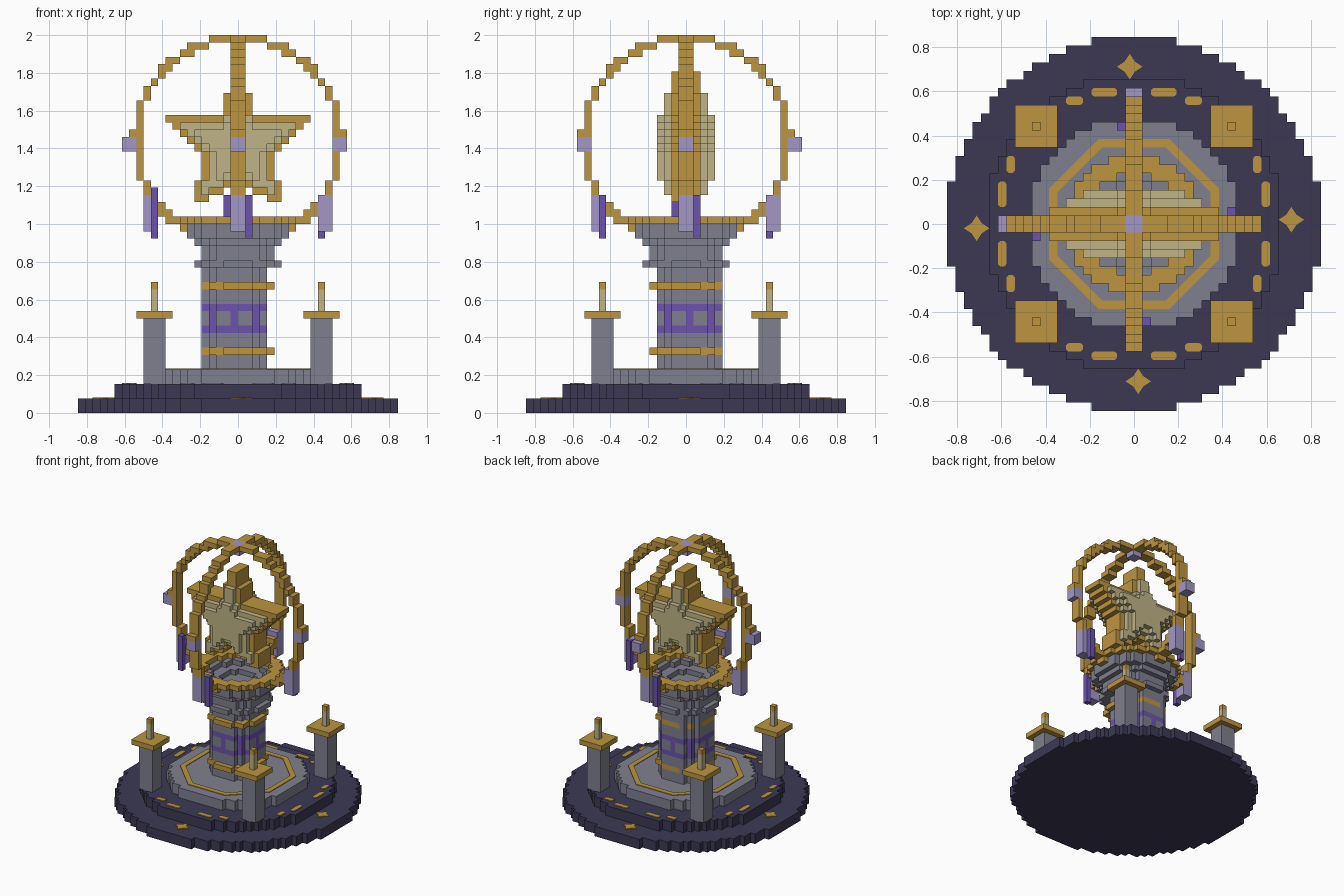
import bpy, bmesh, math

cube = bpy.data.objects.get("Cube")
if cube:
    bpy.data.objects.remove(cube, do_unlink=True)

U = 1 / 26          # edge of one block
taken = set()       # cells already used by earlier parts


def material(name, *rgb):
    lin = [(c / 255 / 12.92 if c < 11 else ((c / 255 + 0.055) / 1.055) ** 2.4) for c in rgb]
    m = bpy.data.materials.new(name)
    m.use_nodes = True
    m.diffuse_color = (*lin, 1)
    m.node_tree.nodes["Principled BSDF"].inputs["Base Color"].default_value = (*lin, 1)
    return m


GOLD = material("gold", 188, 149, 64)
STONE = material("grey stone", 128, 128, 143)
DARK = material("dark stone", 60, 57, 84)
PURPLE = material("purple crystal", 108, 84, 172)
LILAC = material("pale lilac", 163, 151, 197)
CREAM = material("cream", 192, 180, 134)

DIRS = [(1, 0, 0), (-1, 0, 0), (0, 1, 0), (0, -1, 0), (0, 0, 1), (0, 0, -1)]


def finish(name, bm, mats):
    bmesh.ops.recalc_face_normals(bm, faces=bm.faces)
    mesh = bpy.data.meshes.new(name)
    bm.to_mesh(mesh)
    bm.free()
    for m in mats:
        mesh.materials.append(m)
    ob = bpy.data.objects.new(name, mesh)
    bpy.context.collection.objects.link(ob)


def blocks(name, cells, mats, rule=None):
    """Mesh the outer skin of a set of cells; rule(cell) gives the material index."""
    cells = set(cells) - taken
    taken.update(cells)
    bm, verts = bmesh.new(), {}
    for c in cells:
        for d in DIRS:
            if tuple(a + b for a, b in zip(c, d)) in cells:
                continue
            axis = [abs(k) for k in d].index(1)
            u, v = (axis + 1) % 3, (axis + 2) % 3
            quad = []
            for i, j in ((0, 0), (1, 0), (1, 1), (0, 1)):
                p = list(c)
                p[axis] += max(d[axis], 0)
                p[u] += i
                p[v] += j
                p = tuple(p)
                if p not in verts:
                    verts[p] = bm.verts.new([k * U for k in p])
                quad.append(verts[p])
            if min(d) < 0:
                quad.reverse()
            bm.faces.new(quad).material_index = rule(c) if rule else 0
    mesh = bpy.data.meshes.new(name)
    bm.to_mesh(mesh)
    bm.free()
    for m in mats:
        mesh.materials.append(m)
    bpy.context.collection.objects.link(bpy.data.objects.new(name, mesh))


def box(x0, x1, y0, y1, z0, z1):
    return {(x, y, z) for x in range(x0, x1) for y in range(y0, y1) for z in range(z0, z1)}


def disc(r, z0, z1, inner=0, cx=0, cy=0):
    return {c for c in box(-23, 23, -23, 23, z0, z1)
            if inner <= math.hypot(c[0] + .5 - cx, c[1] + .5 - cy) <= r}


def turn(cells, n):
    """Quarter turns about the vertical axis."""
    for _ in range(n):
        cells = {(-y - 1, x, z) for x, y, z in cells}
    return cells


def plates(name, outlines, level, mat):
    """Thin inlays lying on a floor at the given block level."""
    bm = bmesh.new()
    for pts in outlines:
        low = [bm.verts.new((x * U, y * U, level * U)) for x, y in pts]
        top = [bm.verts.new((x * U, y * U, level * U + .005)) for x, y in pts]
        bm.faces.new(top)
        for i in range(len(pts)):
            j = (i + 1) % len(pts)
            bm.faces.new((low[i], low[j], top[j], top[i]))
    finish(name, bm, [mat])


def rotated(pts, a):
    c, s = math.cos(a), math.sin(a)
    return [(x * c - y * s, x * s + y * c) for x, y in pts]


QUARTERS = [k * math.pi / 2 for k in range(4)]

# Round stepped base
blocks("base_step", disc(22, 0, 2), [DARK])
blocks("middle_step", disc(17.5, 2, 4), [DARK])
blocks("upper_step", disc(12.5, 4, 6), [STONE])

# Gold inlays on the steps
star = [((1.5 if k % 2 == 0 else .85) * math.cos(k * math.pi / 4),
         18.5 + (1.5 if k % 2 == 0 else .85) * math.sin(k * math.pi / 4)) for k in range(8)]
plates("star_inlays", [rotated([(x - .5, y) for x, y in star], a) for a in QUARTERS], 2, GOLD)

dashes = []
for a in QUARTERS:
    for cx, cy, half in ((3.5, 15.5, 1.5), (7, 14.5, 1)):
        for side in (1, -1):
            e = half - .3
            pill = [(half, -.25), (half, .25), (e, .5), (-e, .5),
                    (-half, .25), (-half, -.25), (-e, -.5), (e, -.5)]
            dashes.append(rotated([(side * cx + x, cy + y) for x, y in pill], a))
plates("dash_inlays", dashes, 4, GOLD)

t = math.tan(math.pi / 8)
edge = [(-9 * t, 9), (9 * t, 9), (10 * t, 10), (-10 * t, 10)]
plates("ring_inlay", [rotated(edge, k * math.pi / 4) for k in range(8)], 6, GOLD)

# Four candle posts
for n, side in enumerate(("back_left", "back_right", "front_right", "front_left")):
    blocks(side + "_post", turn(box(10, 13, 10, 13, 4, 13), n), [STONE])
    blocks(side + "_post_cap", turn(box(9, 14, 9, 14, 13, 14), n), [GOLD])
    blocks(side + "_candle", turn(box(11, 12, 11, 12, 14, 18), n), [CREAM, GOLD],
           lambda c: int(c[2] == 17))

# Column with gold bands and a purple patterned frieze
for name, z in (("lower_band", 8), ("upper_band", 17)):
    blocks(name, disc(5, z, z + 1), [GOLD])


def frieze(c):
    dx, dy = abs(c[0] + 1), abs(c[1])
    if c[2] in (11, 14):
        return 1
    return int(c[2] in (12, 13) and (min(dx, dy) == 0 or (dx, dy) == (3, 3)))


blocks("column", disc(4.6, 6, 20, 0, -.5, .5), [STONE, PURPLE], frieze)

# Stepped bowl with gold rim
bowl = disc(6, 20, 21) | disc(5.2, 21, 23) | disc(6.2, 23, 24)
blocks("bowl", bowl | disc(7.2, 24, 25, 3) | disc(7.2, 25, 26, 5), [STONE])
blocks("bowl_rim", disc(8, 26, 27, 6), [GOLD])

# Gems on the hoops
blocks("top_gem", box(-1, 1, -1, 1, 50, 52), [LILAC])
for n, (side, start) in enumerate((("left", 13), ("back", 14), ("right", 14), ("front", 13))):
    blocks(side + "_gem", turn(box(start, start + 2, -1, 1, 36, 38), n), [LILAC])
    blocks(side + "_crystal", turn(box(11, 13, -1, 1, 25, 30), n), [LILAC])
    blocks(side + "_crystal_shard", turn(box(11, 12, 1, 2, 24, 31 if n == 2 else 30), n), [PURPLE])

# Two crossed hoops
hoop = {c for c in box(-15, 15, -1, 1, 22, 53)
        if 13.49 <= math.hypot(c[0] + .5, c[2] - 37) <= 14.6}
blocks("side_hoop", hoop, [GOLD])
blocks("front_hoop", turn(hoop, 1), [GOLD])

# Star: rows from the bottom up as (inner, outer) half spans
rows = [(4, 6), (2, 6), (1, 6), (0, 5), (0, 5), (0, 5), (0, 5), (0, 6), (0, 7),
        (0, 8), (0, 9), (0, 10), (0, 2), (0, 2), (0, 2), (0, 1), (0, 1), (0, 1)]
shape = set()
for k, (a, b) in enumerate(rows):
    shape |= {(x, 29 + k) for i in range(a, b) for x in (i, -i - 1)}


def shrink(s):
    return {(x, z) for x, z in s if {(x + 1, z), (x - 1, z), (x, z + 1), (x, z - 1)} <= s}


core = shrink(shape)
heart = shrink(core)
blocks("star_core", {(x, y, z) for x, z in core
                     for y in (range(-4, 4) if (x, z) in heart else range(-3, 3))}, [CREAM])
blocks("star_border", {(x, y, z) for x, z in shape - core for y in range(-2, 2)}, [GOLD])
